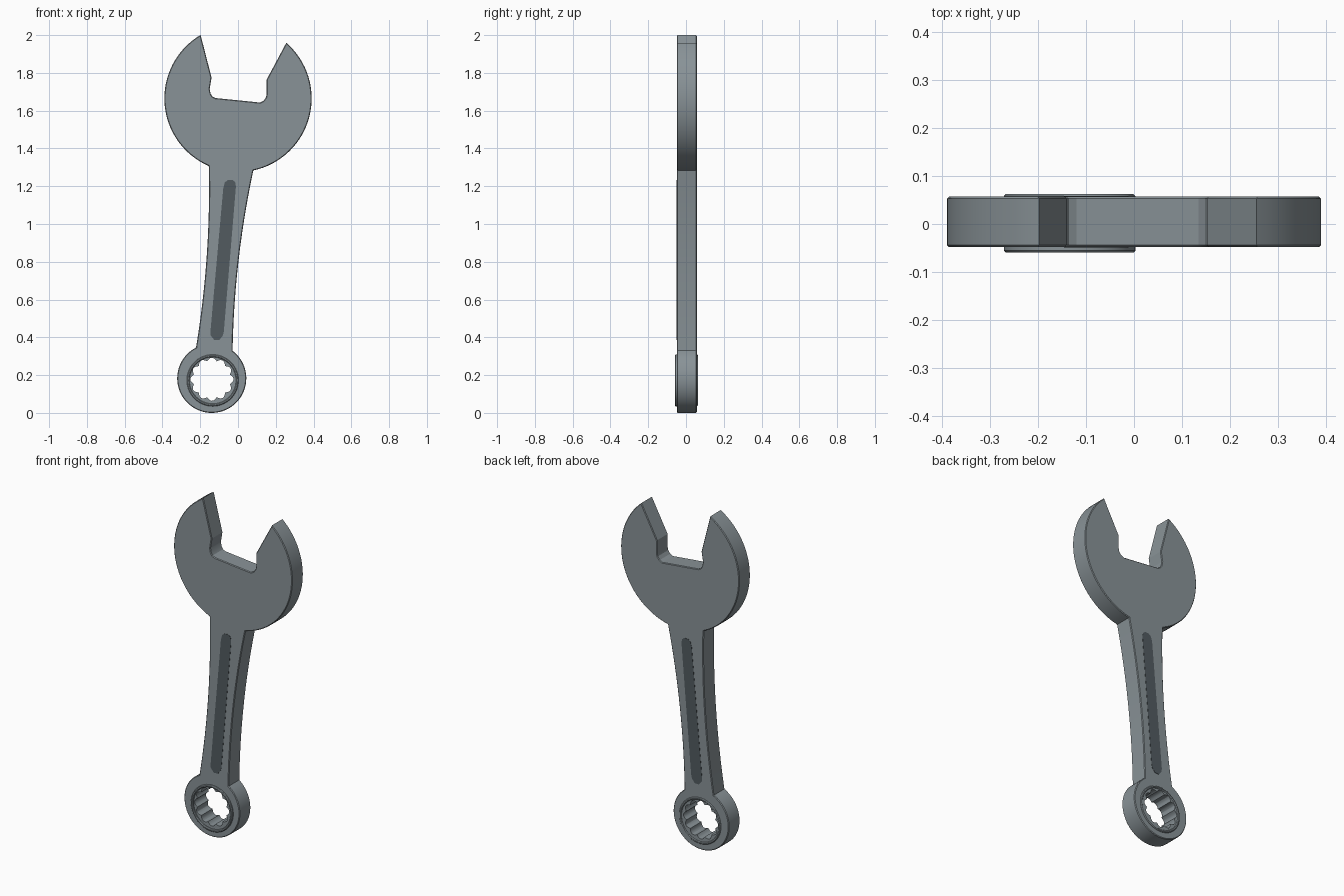
import bpy, bmesh
from math import radians, cos, sin, pi

if "Cube" in bpy.data.objects:
    bpy.data.objects.remove(bpy.data.objects["Cube"])

HEAD, HEAD_R = (0.0, 1.665), 0.39
RING, RING_R = (-0.139, 0.183), 0.183
RIM = (-0.134, 0.172)
HOLE = (-0.138, 0.178)


def material(name, colour):
    mat = bpy.data.materials.new(name)
    mat.diffuse_color = colour
    mat.use_nodes = True
    mat.node_tree.nodes["Principled BSDF"].inputs["Base Color"].default_value = mat.diffuse_color
    return mat


STEEL = material("steel_grey", (0.25, 0.29, 0.31, 1))
DARK = material("dark_grey", (0.085, 0.105, 0.118, 1))


def arc(c, r, a0, a1, n):
    """Points on an arc from a0 to a1 degrees, both ends included."""
    return [(c[0] + r * cos(radians(a0 + (a1 - a0) * i / n)),
             c[1] + r * sin(radians(a0 + (a1 - a0) * i / n))) for i in range(n + 1)]


def circle(c, r, n=64):
    return arc(c, r, 0, 360, n)[:-1]


def bend(p0, p1, p2, n=12):
    """Interior points of a quadratic curve."""
    pts = []
    for i in range(1, n):
        t = i / n
        pts.append(tuple((1 - t) ** 2 * a + 2 * t * (1 - t) * b + t * t * c
                         for a, b, c in zip(p0, p1, p2)))
    return pts


def plate(name, loops, half, y, bevel, mat=STEEL):
    """Flat plate in the xz plane from closed loops (later loops are holes)."""
    cu = bpy.data.curves.new(name, 'CURVE')
    cu.dimensions = '2D'
    cu.fill_mode = 'BOTH'
    cu.extrude = half - bevel
    cu.bevel_depth = bevel
    cu.bevel_resolution = 0
    cu.offset = -bevel
    for pts in loops:
        sp = cu.splines.new('POLY')
        sp.points.add(len(pts) - 1)
        for p, (x, z) in zip(sp.points, pts):
            p.co = (x, z, 0, 1)
        sp.use_cyclic_u = True
    ob = bpy.data.objects.new(name, cu)
    bpy.context.collection.objects.link(ob)
    ob.rotation_euler.x = pi / 2
    ob.location.y = y
    bpy.ops.object.select_all(action='DESELECT')
    ob.select_set(True)
    bpy.context.view_layer.objects.active = ob
    bpy.ops.object.convert(target='MESH')
    ob = bpy.context.object
    bm = bmesh.new()
    bm.from_mesh(ob.data)
    bmesh.ops.remove_doubles(bm, verts=bm.verts, dist=0.0001)
    bmesh.ops.recalc_face_normals(bm, faces=bm.faces)
    for f in bm.faces:
        f.material_index = 0
    bm.to_mesh(ob.data)
    bm.free()
    ob.data.materials.clear()
    ob.data.materials.append(mat)
    bpy.ops.object.shade_smooth_by_angle(angle=radians(20))
    return ob


# Body outline: open jaw, curved handle and ring end in one piece
head_right = arc(HEAD, HEAD_R, 49, -78, 32)
ring_arc = arc(RING, RING_R, 53, -243, 52)
head_left = arc(HEAD, HEAD_R, -113.4, -239.5, 32)
jaw = [(-0.14, 1.775), (-0.15, 1.715), (-0.145, 1.69), (-0.136, 1.675), (-0.12, 1.667),
       (0.117, 1.643), (0.135, 1.652), (0.148, 1.67), (0.152, 1.69), (0.152, 1.765)]
outline = (head_right
           + bend(head_right[-1], (-0.02, 0.81), ring_arc[0])
           + ring_arc
           + bend(ring_arc[-1], (-0.143, 0.83), head_left[0])
           + head_left + jaw)
plate("wrench_body", [outline, circle(HOLE, 0.126)], 0.0525, 0.0045, 0.004)

# Raised rim on both faces of the ring end
plate("ring_rim", [circle(RIM, 0.137), circle(RIM, 0.123)], 0.061, 0.0015, 0.004)

# Twelve-point socket
socket = []
for i in range(96):
    a = 2 * pi * i / 96
    r = 0.098 + 0.016 * abs(cos(6 * a))
    socket.append((HOLE[0] + r * cos(a), HOLE[1] + r * sin(a)))
plate("ring_socket", [circle(HOLE, 0.13), socket], 0.053, 0.0045, 0.0)

# Dark inlay showing on both faces of the handle
plate("handle_inlay", [[
    (-0.145, 0.41), (-0.146, 0.43), (-0.078, 1.19), (-0.07, 1.22), (-0.055, 1.232),
    (-0.03, 1.234), (-0.015, 1.222), (-0.011, 1.2), (-0.075, 0.43), (-0.08, 0.41),
    (-0.098, 0.387), (-0.125, 0.385)]], 0.054, 0.0045, 0.0, DARK)
